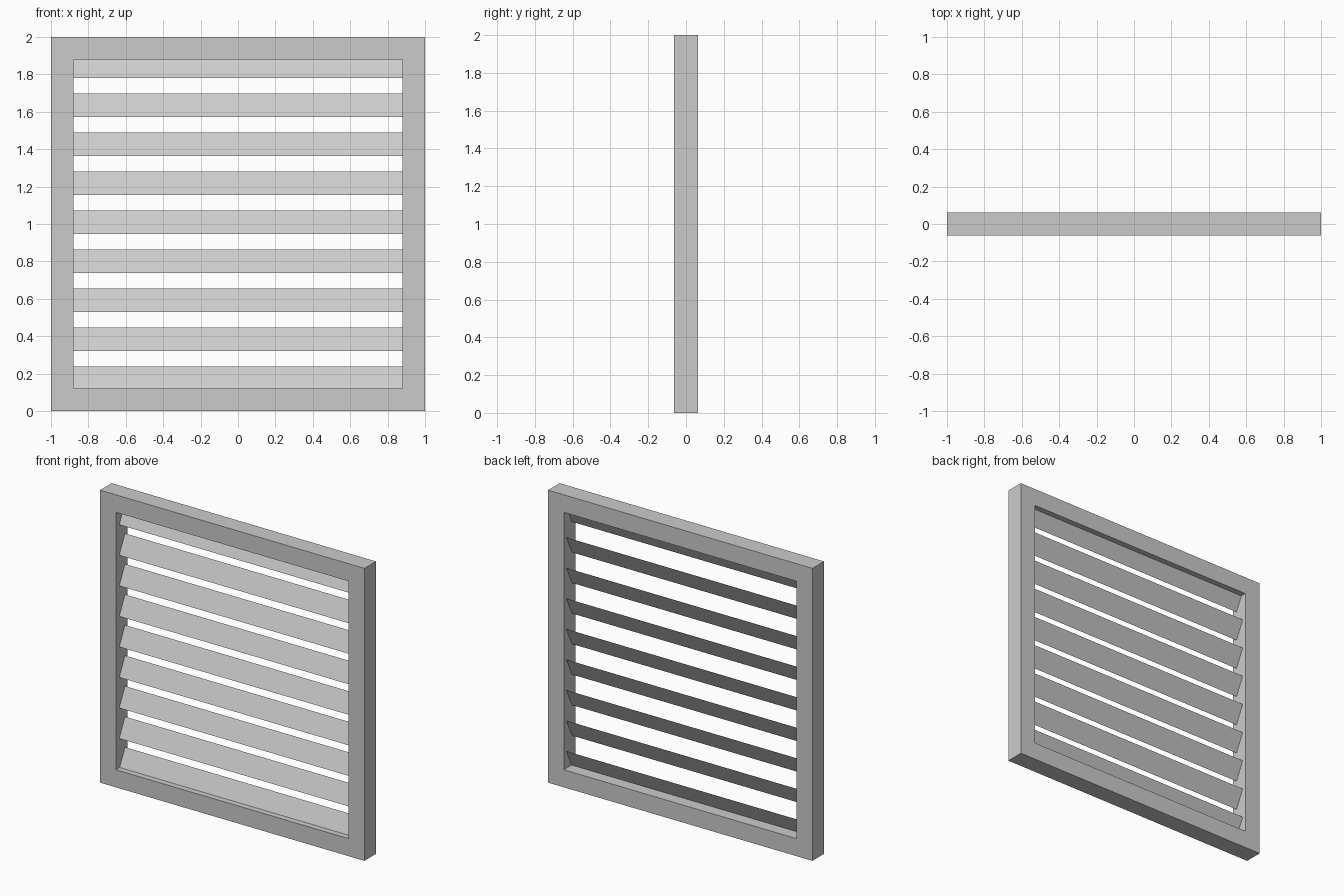
import bpy, bmesh

if "Cube" in bpy.data.objects:
    bpy.data.objects.remove(bpy.data.objects["Cube"])

HALF, BORDER, DEPTH = 1.0, 0.12, 0.0625   # outer half size, border width, half depth
INNER = HALF - BORDER
SLATS, FIRST_Z, STEP = 9, 0.174, 0.2088   # slat count, lowest centre, spacing


def add_mesh(name, bm):
    mesh = bpy.data.meshes.new(name)
    bm.to_mesh(mesh)
    bm.free()
    obj = bpy.data.objects.new(name, mesh)
    bpy.context.collection.objects.link(obj)
    return obj


# Square frame: rectangular section joined around four mitred corners
bm = bmesh.new()
section = [(HALF, -DEPTH), (HALF, DEPTH), (INNER, DEPTH), (INNER, -DEPTH)]
corners = [(-1, -1), (1, -1), (1, 1), (-1, 1)]
rings = [[bm.verts.new((sx * r, y, 1 + sz * r)) for r, y in section]
         for sx, sz in corners]
for i in range(4):
    a, b = rings[i], rings[(i + 1) % 4]
    for j in range(4):
        k = (j + 1) % 4
        bm.faces.new((a[j], b[j], b[k], a[k]))
bmesh.ops.recalc_face_normals(bm, faces=bm.faces)
add_mesh("frame", bm)

# Thin tilted slats, low edge to the front and high edge to the back
for i in range(SLATS):
    z = FIRST_Z + i * STEP
    bm = bmesh.new()
    low, high = (-0.026, z - 0.063), (0.036, z + 0.063)
    bm.faces.new([bm.verts.new(p) for p in (
        (-INNER, *low), (INNER, *low), (INNER, *high), (-INNER, *high))])
    add_mesh(f"slat_{i + 1}", bm)
